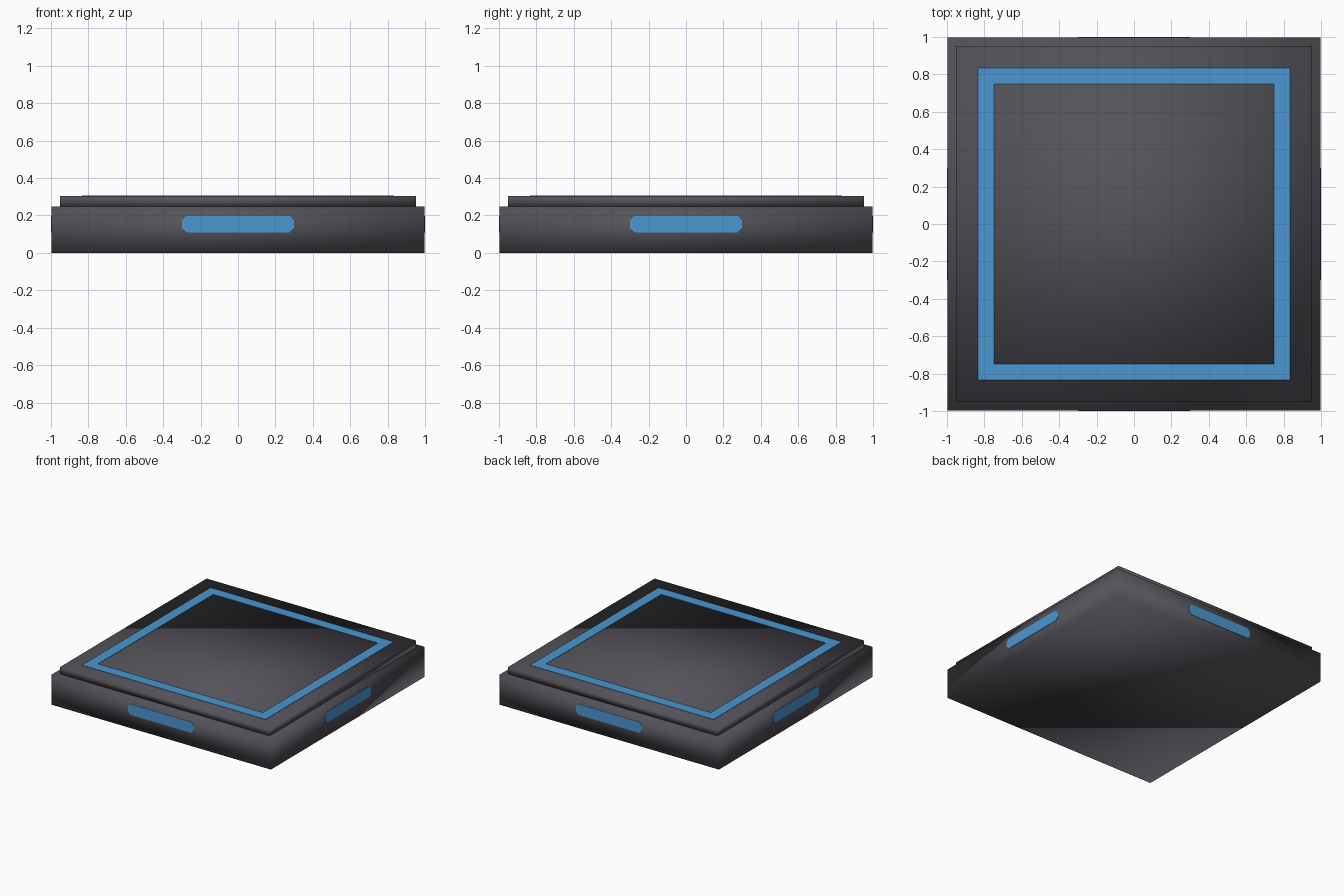
import bpy, bmesh, math
from mathutils import Matrix

if "Cube" in bpy.data.objects:
    bpy.data.objects.remove(bpy.data.objects["Cube"])


def material(name, rgb):
    m = bpy.data.materials.new(name)
    m.diffuse_color = (*rgb, 1)
    m.use_nodes = True
    m.node_tree.nodes["Principled BSDF"].inputs["Base Color"].default_value = m.diffuse_color
    return m


DARK = material("charcoal", (0.085, 0.085, 0.1))
BLUE = material("light blue", (0.07, 0.31, 0.64))


def add(name, bm, mat, smooth=False):
    bmesh.ops.recalc_face_normals(bm, faces=bm.faces)
    for f in bm.faces:
        f.smooth = smooth
    me = bpy.data.meshes.new(name)
    bm.to_mesh(me)
    bm.free()
    me.materials.append(mat)
    ob = bpy.data.objects.new(name, me)
    bpy.context.collection.objects.link(ob)
    return ob


def slab(name, half, z0, z1):
    bm = bmesh.new()
    bmesh.ops.create_cube(bm, size=1, matrix=Matrix.Translation((0, 0, (z0 + z1) / 2))
                          @ Matrix.Diagonal((2 * half, 2 * half, z1 - z0, 1)))
    return add(name, bm, DARK, smooth=True)


# Stepped tile: wide base and slightly smaller top tier
slab("base", 0.997, 0, 0.247)
slab("top_tier", 0.952, 0.247, 0.304)

# Square light strip lying on the top
OUTER, INNER, Z0, Z1 = 0.833, 0.749, 0.303, 0.307
bm = bmesh.new()
rings = [[bm.verts.new((sx * h, sy * h, z)) for sx, sy in ((-1, -1), (1, -1), (1, 1), (-1, 1))]
         for h, z in ((OUTER, Z0), (OUTER, Z1), (INNER, Z1), (INNER, Z0))]
for a, b in zip(rings, rings[1:] + rings[:1]):
    for i in range(4):
        j = (i + 1) % 4
        bm.faces.new((a[i], a[j], b[j], b[i]))
add("top_light_strip", bm, BLUE)

# Chamfered light plate, one on each side
W, ZL, ZH, C = 0.3, 0.11, 0.198, 0.025
profile = [(-W + C, ZL), (W - C, ZL), (W, ZL + C), (W, ZH - C),
           (W - C, ZH), (-W + C, ZH), (-W, ZH - C), (-W, ZL + C)]
for k, side in enumerate(("front", "right", "back", "left")):
    bm = bmesh.new()
    face = bm.faces.new([bm.verts.new((x, -0.995, z)) for x, z in profile])
    out = bmesh.ops.extrude_face_region(bm, geom=[face])["geom"]
    bmesh.ops.translate(bm, vec=(0, -0.005, 0),
                        verts=[v for v in out if isinstance(v, bmesh.types.BMVert)])
    bmesh.ops.rotate(bm, cent=(0, 0, 0), verts=bm.verts,
                     matrix=Matrix.Rotation(k * math.pi / 2, 3, "Z"))
    add(side + "_light", bm, BLUE)
